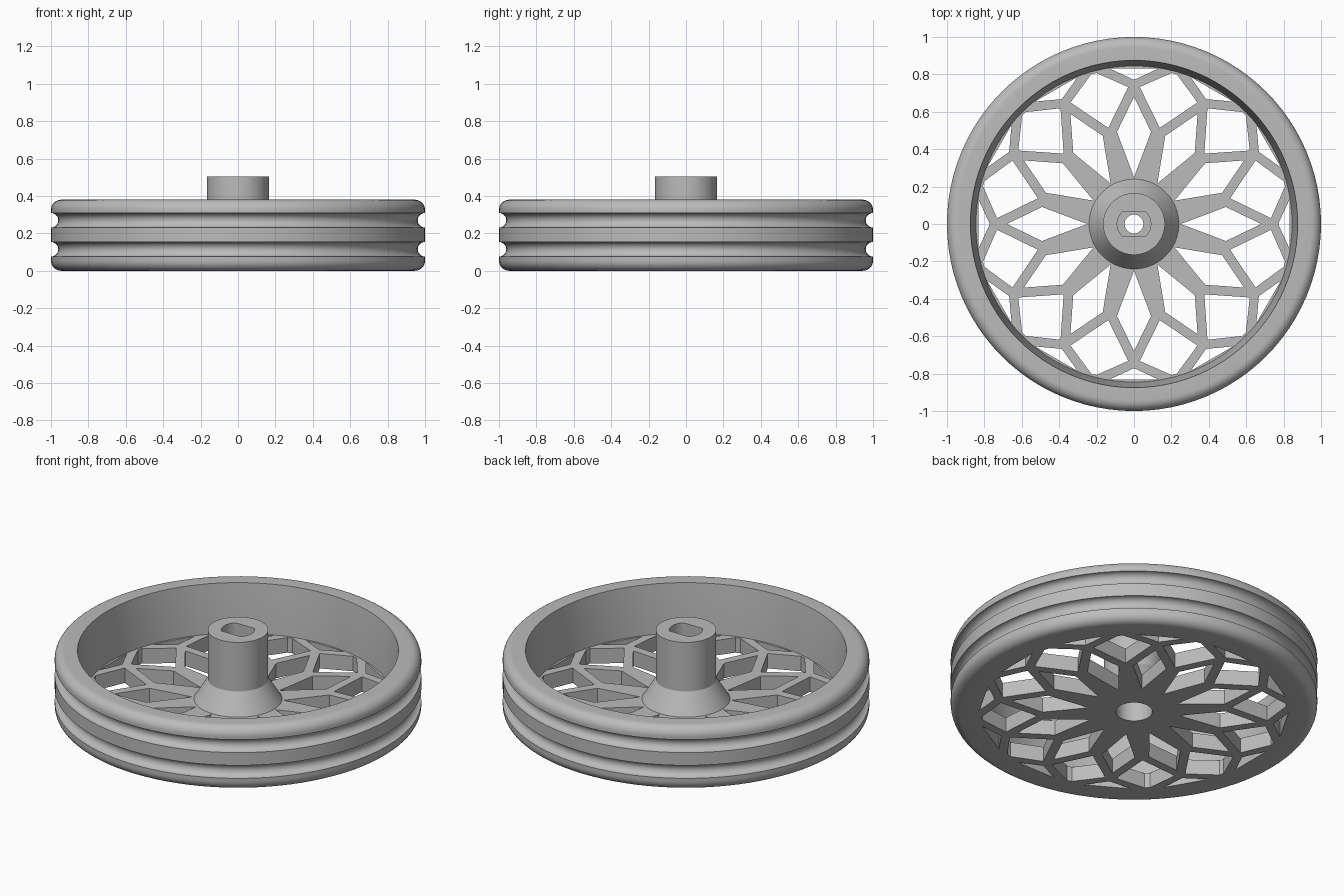
import bpy, bmesh
from math import sin, cos, pi, radians

cube = bpy.data.objects.get("Cube")
if cube:
    bpy.data.objects.remove(cube, do_unlink=True)

SEG = 96
HEIGHT = 0.38
WEB = 0.09          # web thickness
WEB_R = 0.845       # web outer radius
HUB_R = 0.24        # hub base radius

grey = bpy.data.materials.new("plain grey")
grey.use_nodes = True
grey.diffuse_color = (0.5, 0.5, 0.5, 1)
grey.node_tree.nodes["Principled BSDF"].inputs["Base Color"].default_value = (0.5, 0.5, 0.5, 1)


def polar(r, deg):
    return r * cos(radians(deg)), r * sin(radians(deg))


def arc(cr, cz, rad, a0, a1, steps):
    """Profile points (radius, height) along an arc."""
    pts = []
    for i in range(steps + 1):
        x, z = polar(rad, a0 + (a1 - a0) * i / steps)
        pts.append((cr + x, cz + z))
    return pts


def finish(obj):
    if not obj.data.materials:
        obj.data.materials.append(grey)
    bpy.ops.object.select_all(action='DESELECT')
    obj.select_set(True)
    bpy.context.view_layer.objects.active = obj
    if obj.type == 'CURVE':
        bpy.ops.object.convert(target='MESH')
    bpy.ops.object.shade_smooth_by_angle(angle=radians(30))


def lathe(name, profile):
    """Spin a closed profile; an optional third value flattens the ring in y."""
    bm = bmesh.new()
    rings = []
    for r, z, *flat in profile:
        lim = flat[0] if flat else r
        ring = []
        for i in range(SEG):
            a = 2 * pi * i / SEG
            ring.append(bm.verts.new((r * cos(a), max(-lim, min(lim, r * sin(a))), z)))
        rings.append(ring)
    for lower, upper in zip(rings, rings[1:] + rings[:1]):
        for i in range(SEG):
            j = (i + 1) % SEG
            bm.faces.new((lower[i], lower[j], upper[j], upper[i]))
    bmesh.ops.recalc_face_normals(bm, faces=bm.faces)
    mesh = bpy.data.meshes.new(name)
    bm.to_mesh(mesh)
    bm.free()
    obj = bpy.data.objects.new(name, mesh)
    bpy.context.collection.objects.link(obj)
    finish(obj)


# Rim with rounded shoulders and two belt grooves
FILLET = 0.055
rim = [(WEB_R, 0)]
rim += arc(1 - FILLET, FILLET, FILLET, -90, 0, 8)
for z in (0.115, 0.27):
    rim += arc(1, z, 0.039, 270, 90, 12)
rim += arc(1 - FILLET, HEIGHT - FILLET, FILLET, 0, 90, 8)
rim += [(0.875, HEIGHT), (WEB_R, WEB)]
lathe("grooved_rim", rim)

# Hub: flared base, flat-sided shaft socket, through hole and round recess below
lathe("hub", [
    (HUB_R, 0), (HUB_R, WEB), (0.165, 0.21), (0.165, 0.505),
    (0.09, 0.505, 0.065), (0.09, 0.22, 0.065),
    (0.05, 0.22), (0.05, 0.15), (0.1, 0.15), (0.1, 0),
])

# Web: flat disc pierced by a twelve-fold rosette
curve = bpy.data.curves.new("rosette_web", 'CURVE')
curve.dimensions = '2D'
curve.fill_mode = 'BOTH'
curve.extrude = WEB / 2


def outline(points):
    spline = curve.splines.new('POLY')
    spline.points.add(len(points) - 1)
    for p, (x, y) in zip(spline.points, points):
        p.co = (x, y, 0, 1)
    spline.use_cyclic_u = True


for radius in (WEB_R, HUB_R):
    outline([polar(radius, 360 * i / SEG) for i in range(SEG)])

petal = [(0.25, 0), (0.5, 10.5), (0.68, 0), (0.5, -10.5)]
kite = [(0.532, 15), (0.733, 27.6), (0.832, 16), (0.832, 14), (0.733, 2.4)]
sliver = [(0.771, 0), (0.842, 9), (0.842, -9)]
for k in range(12):
    for hole in (petal, kite, sliver):
        outline([polar(r, a + 30 * k) for r, a in hole])

web = bpy.data.objects.new("rosette_web", curve)
web.location.z = WEB / 2
bpy.context.collection.objects.link(web)
finish(web)
